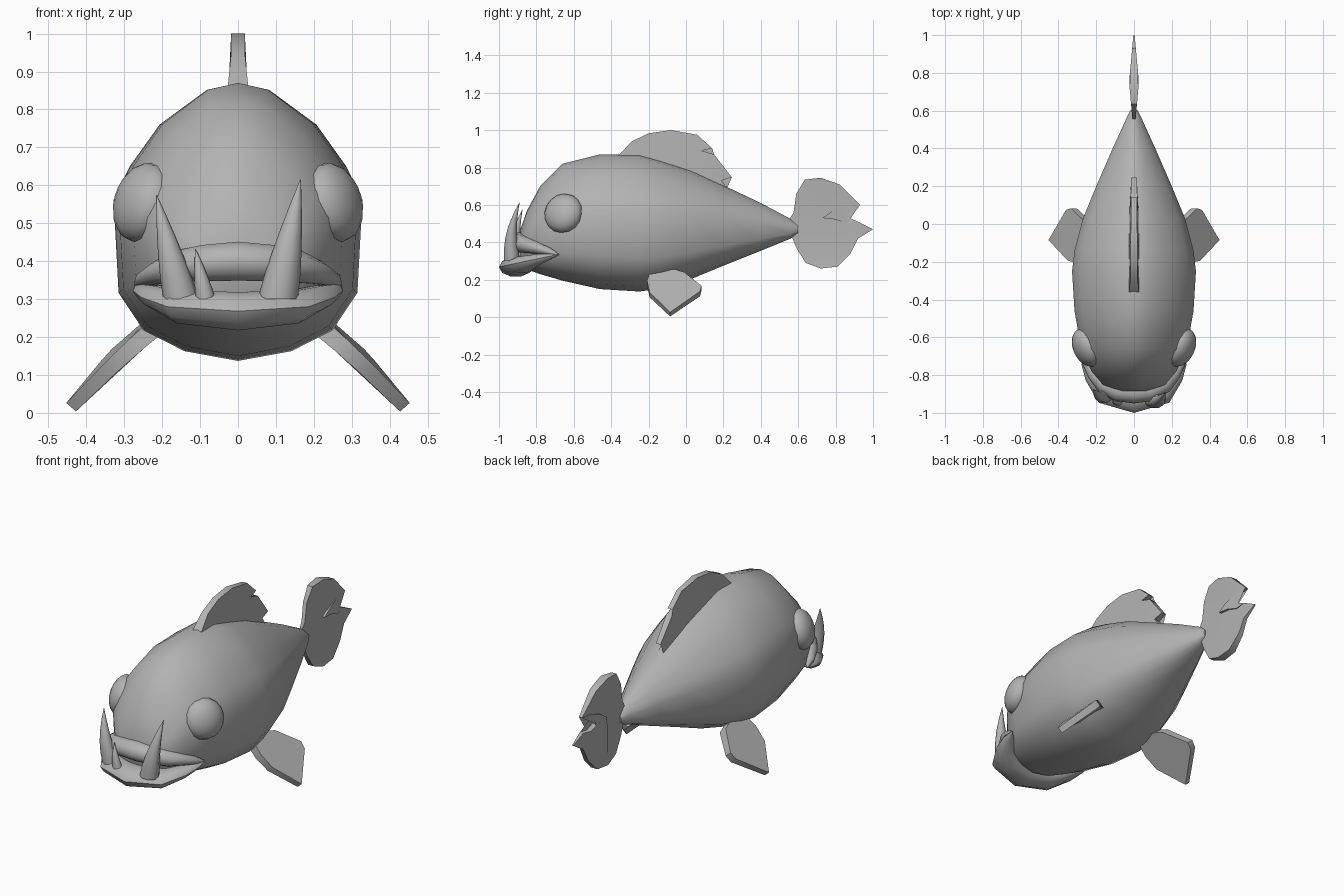
import bpy, bmesh, math
from mathutils import Vector

if "Cube" in bpy.data.objects:
    bpy.data.objects.remove(bpy.data.objects["Cube"])

grey = bpy.data.materials.new("flat grey")
grey.diffuse_color = (0.45, 0.45, 0.45, 1)
grey.use_nodes = True
grey.node_tree.nodes["Principled BSDF"].inputs["Base Color"].default_value = grey.diffuse_color


def finish(name, bm, angle=50):
    """Turn a bmesh into a named, shaded object."""
    bmesh.ops.remove_doubles(bm, verts=bm.verts, dist=0.0005)
    bmesh.ops.recalc_face_normals(bm, faces=bm.faces)
    me = bpy.data.meshes.new(name)
    bm.to_mesh(me)
    bm.free()
    me.materials.append(grey)
    ob = bpy.data.objects.new(name, me)
    bpy.context.collection.objects.link(ob)
    bpy.ops.object.select_all(action='DESELECT')
    ob.select_set(True)
    bpy.context.view_layer.objects.active = ob
    bpy.ops.object.shade_smooth_by_angle(angle=math.radians(angle))
    return ob


def loft(name, rings, angle=50):
    """Skin a list of closed rings and cap both ends."""
    bm = bmesh.new()
    vs = [[bm.verts.new(p) for p in r] for r in rings]
    n = len(rings[0])
    for a, b in zip(vs, vs[1:]):
        for i in range(n):
            j = (i + 1) % n
            bm.faces.new((a[i], a[j], b[j], b[i]))
    bm.faces.new(vs[0])
    bm.faces.new(vs[-1])
    return finish(name, bm, angle)


def tube(name, path, sides=10):
    """Path of (x, y, z, depth radius, height radius), section upright and across the path."""
    rings = []
    for k, (x, y, z, rd, rh) in enumerate(path):
        a, b = path[max(k - 1, 0)], path[min(k + 1, len(path) - 1)]
        side = Vector((b[1] - a[1], a[0] - b[0], 0)).normalized()
        ring = []
        for i in range(sides):
            t = math.tau * i / sides
            ring.append(Vector((x, y, z)) + side * rd * math.cos(t)
                        + Vector((0, 0, rh * math.sin(t))))
        rings.append(ring)
    return loft(name, rings)


def plate(name, outline, thickness):
    """Upright fin from a (y, z) outline; thickness(y, z) gives the half width."""
    bm = bmesh.new()
    sides = []
    for s in (-1, 1):
        sides.append([bm.verts.new((s * thickness(y, z), y, z)) for y, z in outline])
        bm.faces.new(sides[-1])
    for i in range(len(outline)):
        j = (i + 1) % len(outline)
        bm.faces.new((sides[0][i], sides[0][j], sides[1][j], sides[1][i]))
    bmesh.ops.triangulate(bm, faces=[f for f in bm.faces if len(f.verts) > 4])
    return finish(name, bm, 40)


# Body: one cross-section, scaled along the length
half = [(0, 1), (.25, .95), (.63, .70), (.87, .40), (1, .16),
        (.96, -.51), (.76, -.78), (.43, -.93), (0, -1)]
section = half + [(-x, z) for x, z in half[-2:0:-1]]
# y, top, bottom, half width
stations = [(-.885, .47, .31, .09), (-.85, .57, .255, .165), (-.78, .70, .23, .225),
            (-.66, .82, .195, .28), (-.46, .87, .15, .315), (-.25, .87, .137, .328),
            (-.14, .84, .152, .315), (.03, .785, .205, .27), (.2, .705, .275, .20),
            (.4, .61, .355, .113), (.56, .525, .42, .04), (.6, .49, .45, .02)]
loft("body", [[(x * w, y, (t + b) / 2 + z * (t - b) / 2) for x, z in section]
              for y, t, b, w in stations])

# Lips: half paths mirrored across the middle
lower = [(.272, -.68, .335, .002, .002), (.25, -.735, .322, .03, .018),
         (.215, -.80, .305, .05, .032), (.15, -.875, .28, .08, .046), (0, -.91, .268, .09, .053)]
upper = [(.272, -.68, .335, .002, .002), (.25, -.73, .352, .025, .02),
         (.21, -.79, .37, .04, .032), (.16, -.845, .385, .05, .044),
         (.09, -.88, .395, .058, .05), (0, -.89, .40, .06, .054)]
for name, path in (("lower_lip", lower), ("upper_lip", upper)):
    tube(name, path + [(-p[0],) + p[1:] for p in path[-2::-1]])


# Teeth: curved cones rising from the lower lip
def tooth(name, base, tip, r, bow):
    base, tip = Vector(base), Vector(tip)
    rings = []
    for k in range(6):
        t = k / 5
        c = base.lerp(tip, t) + Vector((0, -bow * math.sin(math.pi * t), 0))
        rad = r * (1 - t ** 1.4) + .001
        rings.append([c + Vector((rad * math.cos(a), rad * math.sin(a) * .85, 0))
                      for a in (math.tau * i / 10 for i in range(10))])
    loft(name, rings)


tooth("tusk_left", (-.15, -.905, .30), (-.215, -.875, .575), .046, .02)
tooth("tusk_right", (.105, -.93, .30), (.165, -.89, .615), .052, .022)
tooth("small_tooth", (-.085, -.94, .30), (-.112, -.93, .432), .025, .006)

# Eyes: flattened spheres lying against the head
for s, name in ((1, "eye_right"), (-1, "eye_left")):
    bm = bmesh.new()
    bmesh.ops.create_uvsphere(bm, u_segments=16, v_segments=10, radius=1)
    rot = Vector((.85 * s, -.42, .28)).to_track_quat('Z', 'Y')
    for v in bm.verts:
        v.co = rot @ Vector((v.co.x * .108, v.co.y * .108, v.co.z * .068))
        v.co += Vector((.25 * s, -.655, .555))
    finish(name, bm)

# Dorsal fin, slightly thicker toward its root
plate("dorsal_fin",
      [(-.37, .855), (-.29, .94), (-.2, .983), (-.08, 1), (.06, .975), (.14, .903),
       (.085, .89), (.15, .87), (.245, .748), (.19, .73), (.22, .69), (.05, .74), (-.15, .80)],
      lambda y, z: .018 + .01 * max(0, min(1, (.95 - z) / .1)) - .014 * max(0, y / .25))

# Tail fin, forked
plate("tail_fin",
      [(.54, .5), (.575, .56), (.59, .66), (.635, .735), (.72, .745), (.82, .71), (.93, .60),
       (.85, .592), (.78, .565), (.73, .53), (.80, .522), (.86, .50), (.92, .51), (1, .47),
       (.92, .42), (.88, .34), (.81, .27), (.72, .26), (.64, .29), (.59, .37), (.57, .42), (.54, .45)],
      lambda y, z: .026 - .09 * abs(y - .75))

# Pectoral fins: x, y, z on the mid plane, and half thickness
fin = [(.20, -.19, .24, .024), (.20, -.10, .25, .026), (.22, -.01, .225, .024),
       (.318, .083, .155, .02), (.345, .075, .125, .02), (.44, -.085, .015, .017),
       (.335, -.195, .12, .02), (.27, -.208, .18, .022)]
for s, name in ((1, "pectoral_fin_right"), (-1, "pectoral_fin_left")):
    rings = [[(s * (x + d * h * .75), y, z + d * h * .66) for x, y, z, h in fin]
             for d in (-1, 1)]
    loft(name, rings, 40)
